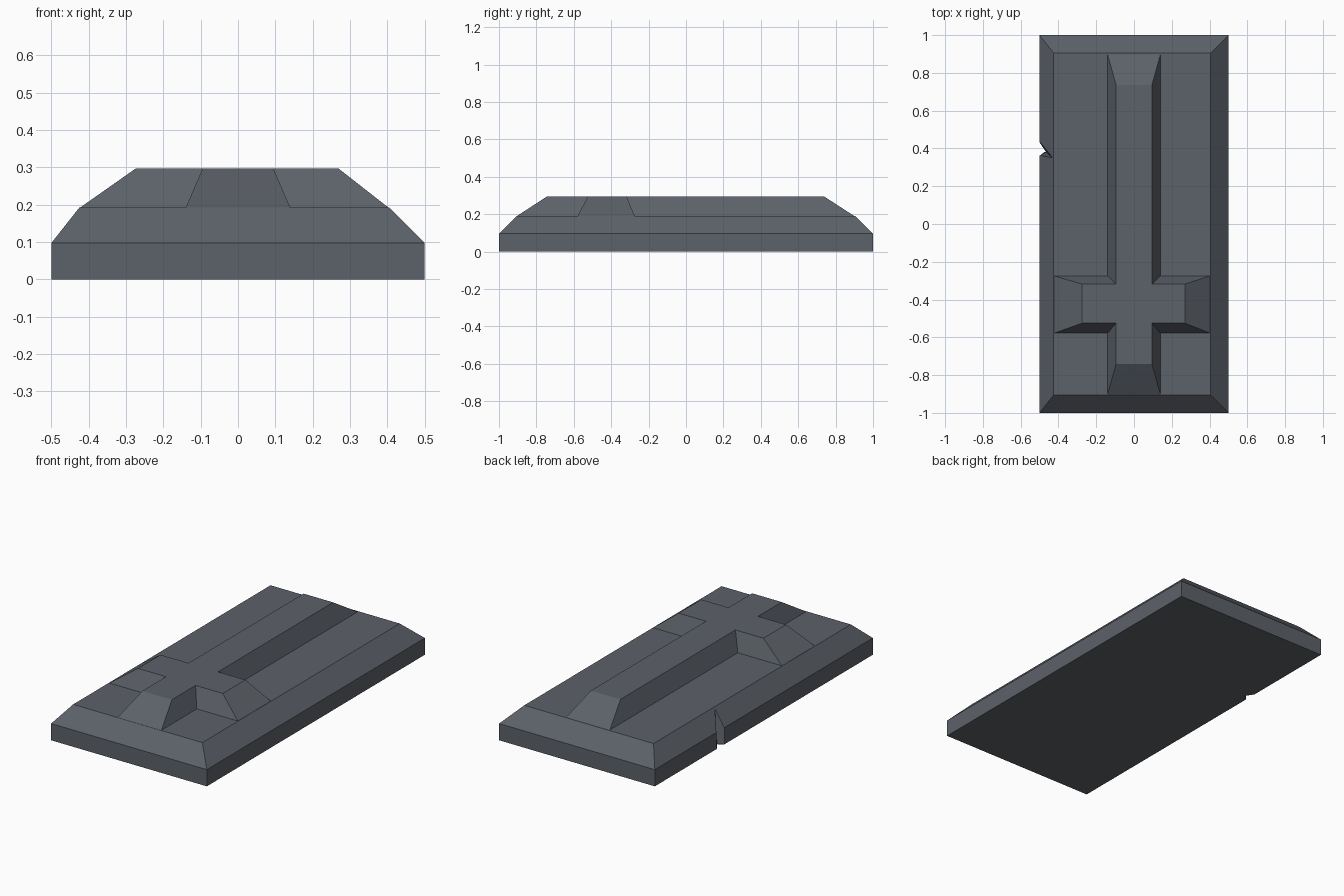
import bpy, bmesh

if "Cube" in bpy.data.objects:
    bpy.data.objects.remove(bpy.data.objects["Cube"])

stone = bpy.data.materials.new("slate grey stone")
stone.diffuse_color = (0.108, 0.122, 0.142, 1)
stone.use_nodes = True
stone.node_tree.nodes["Principled BSDF"].inputs["Base Color"].default_value = stone.diffuse_color


def loft(name, rings):
    """Closed solid from stacked (z, outline) rings with equal point counts."""
    bm = bmesh.new()
    loops = [[bm.verts.new((x, y, z)) for x, y in pts] for z, pts in rings]
    for a, b in zip(loops, loops[1:]):
        for i in range(len(a)):
            j = (i + 1) % len(a)
            bm.faces.new((a[i], a[j], b[j], b[i]))
    bm.faces.new(loops[0][::-1])
    bm.faces.new(loops[-1])
    bmesh.ops.recalc_face_normals(bm, faces=bm.faces)
    me = bpy.data.meshes.new(name)
    bm.to_mesh(me)
    bm.free()
    me.materials.append(stone)
    ob = bpy.data.objects.new(name, me)
    bpy.context.collection.objects.link(ob)
    return ob


def rect(x0, x1, y0, y1):
    return [(x0, y0), (x1, y0), (x1, y1), (x0, y1)]


def cross(w, y0, y1, ax0, ax1, ay0, ay1):
    return [(-w, y0), (w, y0), (w, ay0), (ax1, ay0), (ax1, ay1), (w, ay1),
            (w, y1), (-w, y1), (-w, ay1), (ax0, ay1), (ax0, ay0), (-w, ay0)]


def combine(target, tool, operation):
    mod = target.modifiers.new(operation, 'BOOLEAN')
    mod.operation, mod.object, mod.solver = operation, tool, 'EXACT'
    bpy.context.view_layer.objects.active = target
    bpy.ops.object.modifier_apply(modifier=mod.name)
    bpy.data.objects.remove(tool)


# Slab with sloping rim
base = rect(-0.5, 0.5, -1, 1)
slab = loft("tomb_slab", [(0, base), (0.097, base),
                          (0.192, rect(-0.425, 0.405, -0.905, 0.905))])

# Raised cross with sloping sides, sunk slightly into the slab
foot = cross(0.14, -0.902, 0.898, -0.423, 0.403, -0.578, -0.275)
head = cross(0.095, -0.742, 0.737, -0.275, 0.27, -0.525, -0.318)
combine(slab, loft("cross", [(0.15, foot), (0.192, foot), (0.296, head)]), 'UNION')

# Chipped notch in the left edge, deeper towards the top
chip = loft("chip", [(-0.02, [(-0.52, 0.46), (-0.47, 0.385), (-0.52, 0.345)]),
                     (0.2, [(-0.52, 0.46), (-0.428, 0.348), (-0.52, 0.345)])])
combine(slab, chip, 'DIFFERENCE')
